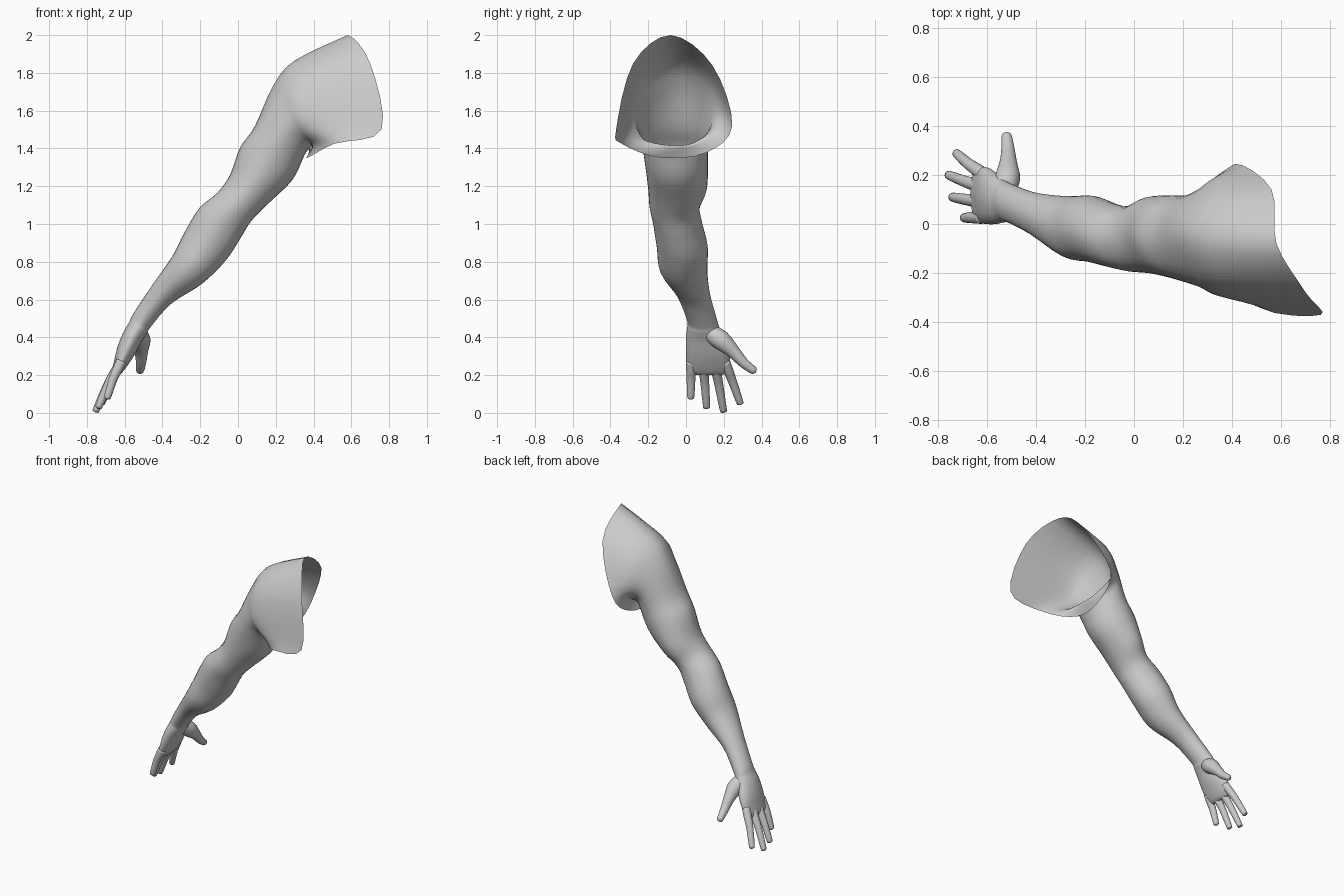
import bpy, bmesh
from math import sin, cos, pi
from mathutils import Vector

if "Cube" in bpy.data.objects:
    bpy.data.objects.remove(bpy.data.objects["Cube"])


def spline(a, b, c, d, t):
    return 0.5 * (2 * b + (c - a) * t + (2 * a - 5 * b + 4 * c - d) * t * t
                  + (3 * b - a - 3 * c + d) * t ** 3)


def refine(pts, n, closed):
    """Smooth curve through points, n steps per span."""
    m, out = len(pts), []
    for i in range(m if closed else m - 1):
        q = [pts[(i + k) % m] if closed else pts[min(max(i + k, 0), m - 1)]
             for k in (-1, 0, 1, 2)]
        out += [spline(*q, s / n) for s in range(n)]
    return out if closed else out + [pts[-1]]


def loft(name, rings, n=4, cap=True):
    """Smooth skin over a list of equal-sized closed rings."""
    rings = [refine(r, n, True) for r in rings]
    cols = [refine(list(c), n, False) for c in zip(*rings)]
    bm = bmesh.new()
    grid = [[bm.verts.new(p) for p in c] for c in cols]
    for i, a in enumerate(grid):
        b = grid[(i + 1) % len(grid)]
        for j in range(len(a) - 1):
            bm.faces.new((a[j], b[j], b[j + 1], a[j + 1]))
    if cap:
        bm.faces.new([c[0] for c in grid])
    bmesh.ops.recalc_face_normals(bm, faces=bm.faces)
    for f in bm.faces:
        f.smooth = True
    me = bpy.data.meshes.new(name)
    bm.to_mesh(me)
    bm.free()
    ob = bpy.data.objects.new(name, me)
    bpy.context.collection.objects.link(ob)
    return ob


def arm_rings(st):
    """Elliptic rings square to the limb axis; station = x, y, z, depth, width."""
    rings = []
    for i, (x, y, z, h, w) in enumerate(st):
        a, b = st[max(i - 1, 0)], st[min(i + 1, len(st) - 1)]
        t = Vector((b[0] - a[0], 0, b[2] - a[2])).normalized()
        out = Vector((-t.z, 0, t.x))
        rings.append([Vector((x, y, z)) + out * h * cos(k * pi / 4)
                      - Vector((0, w * sin(k * pi / 4), 0)) for k in range(8)])
    return rings


# Hand palm, wrist, forearm, elbow and upper arm stations
palm = [(-.65, .122, .205, .012, .085), (-.642, .12, .22, .026, .105),
        (-.62, .118, .265, .038, .115), (-.592, .113, .33, .05, .114),
        (-.56, .10, .40, .054, .1), (-.53, .092, .45, .055, .086)]
arm = [(-.507, .085, .492, .058, .08), (-.405, .04, .625, .07, .088),
       (-.27, -.012, .755, .107, .125), (-.175, -.02, .88, .132, .135),
       (-.095, -.045, 1.005, .135, .13), (-.02, -.06, 1.09, .117, .133),
       (.06, -.045, 1.185, .127, .155), (.15, -.05, 1.32, .163, .167),
       (.22, -.06, 1.44, .152, .177)]

# Shoulder rings: top, front-top, front, front-low, bottom, back-low, back, back-top
deltoid = [(.185, -.05, 1.73), (.22, -.2, 1.66), (.28, -.26, 1.53), (.345, -.2, 1.43),
           (.375, -.08, 1.395), (.345, .05, 1.42), (.27, .14, 1.54), (.215, .08, 1.67)]
armpit = [(.3, -.06, 1.865), (.34, -.23, 1.78), (.37, -.3, 1.58), (.375, -.26, 1.46),
          (.395, -.08, 1.415), (.38, .07, 1.44), (.335, .195, 1.56), (.34, .12, 1.78)]
opening = [(.58, -.08, 2.0), (.70, -.28, 1.85), (.76, -.37, 1.5), (.51, -.34, 1.425),
           (.37, -.14, 1.352), (.375, .1, 1.375), (.41, .245, 1.52), (.56, .14, 1.84)]
shoulder = [[Vector(p) for p in r] for r in (deltoid, armpit, opening)]
loft("arm", arm_rings(palm + arm) + shoulder)


def finger(name, pts, radii):
    """Tapered round-tipped digit along a bent path."""
    pts = [Vector(p) for p in pts]
    end = (pts[-1] - pts[-2]).normalized()
    r = radii[-1]
    path = [(p, q) for p, q in zip(pts, radii)]
    path[-1] = (pts[-1] - end * r, r)
    path += [(pts[-1] - end * r * .3, r * .72), (pts[-1], .001)]
    rings = []
    for i, (p, q) in enumerate(path):
        t = (path[min(i + 1, len(path) - 1)][0] - path[max(i - 1, 0)][0]).normalized()
        u = t.cross(Vector((1, 0, 0))).normalized()
        v = t.cross(u)
        rings.append([p + q * (u * cos(k * pi / 4) + v * sin(k * pi / 4)) for k in range(8)])
    loft(name, rings, 3)


# Four fingers: base y, tip x, y, z
for name, y, tip in (("little_finger", .028, (-.695, .025, .07)),
                     ("ring_finger", .09, (-.742, .11, .022)),
                     ("middle_finger", .15, (-.757, .2, .003)),
                     ("index_finger", .205, (-.725, .29, .043))):
    base = Vector((-.617, y, .275))
    tip = Vector(tip)
    bend = base.lerp(tip, .5) + Vector((-.006, 0, .004))
    finger(name, [base, base.lerp(bend, .5), bend, tip], [.027, .026, .023, .019])

# Thumb with its fleshy base
finger("thumb", [(-.535, .12, .43), (-.515, .185, .385), (-.512, .25, .325),
                 (-.513, .305, .265), (-.52, .37, .215)], [.045, .052, .036, .027, .022])
